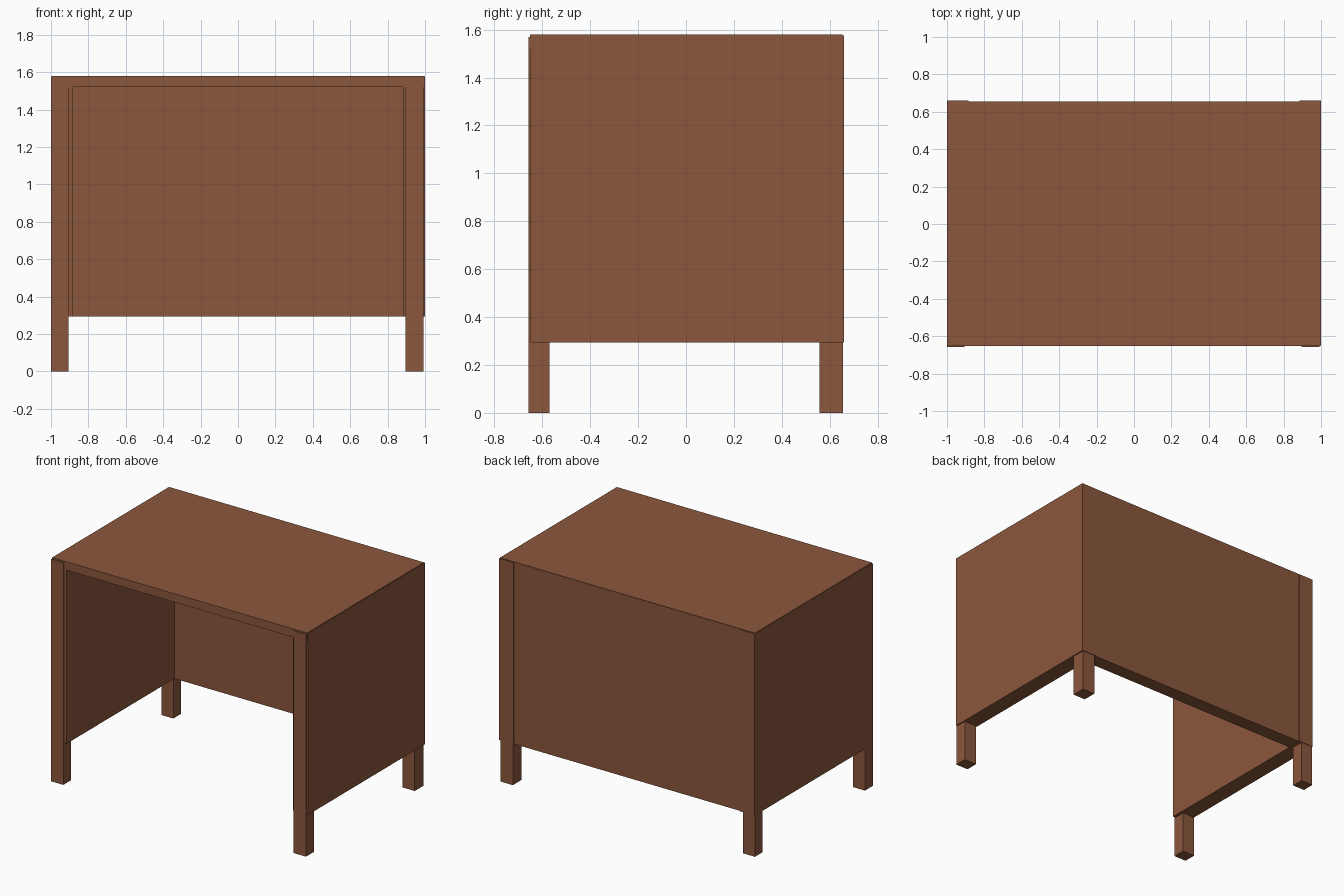
import bpy

if "Cube" in bpy.data.objects:
    bpy.data.objects.remove(bpy.data.objects["Cube"])

wood = bpy.data.materials.new("brown wood")
wood.diffuse_color = (0.26, 0.095, 0.045, 1.0)
wood.use_nodes = True
wood.node_tree.nodes["Principled BSDF"].inputs["Base Color"].default_value = wood.diffuse_color


def box(name, x, y, z):
    """Axis-aligned box from (min, max) ranges."""
    spans = (x, y, z)
    bpy.ops.mesh.primitive_cube_add(size=1, location=[(a + b) / 2 for a, b in spans])
    ob = bpy.context.object
    ob.name = name
    ob.scale = [b - a for a, b in spans]
    bpy.ops.object.transform_apply(location=False, rotation=False, scale=True)
    ob.data.materials.append(wood)
    return ob


# Desk top
box("desk_top", (-0.997, 0.997), (-0.652, 0.654), (1.52, 1.58))

# Side panels, slightly proud of the back panel
box("left_side_panel", (-0.999, -0.885), (-0.649, 0.66), (0.293, 1.576))
box("right_side_panel", (0.885, 1.0), (-0.649, 0.66), (0.293, 1.576))

# Back panel between the sides
box("back_panel", (-0.89, 0.89), (0.555, 0.655), (0.293, 1.576))

# Front posts run the full height, just ahead of the panels
box("left_front_leg", (-1.0, -0.905), (-0.658, -0.57), (0.0, 1.57))
box("right_front_leg", (0.895, 0.992), (-0.658, -0.57), (0.0, 1.57))

# Short back legs below the panels
box("left_back_leg", (-0.998, -0.905), (0.57, 0.656), (0.0, 0.32))
box("right_back_leg", (0.895, 0.992), (0.557, 0.656), (0.0, 0.32))
